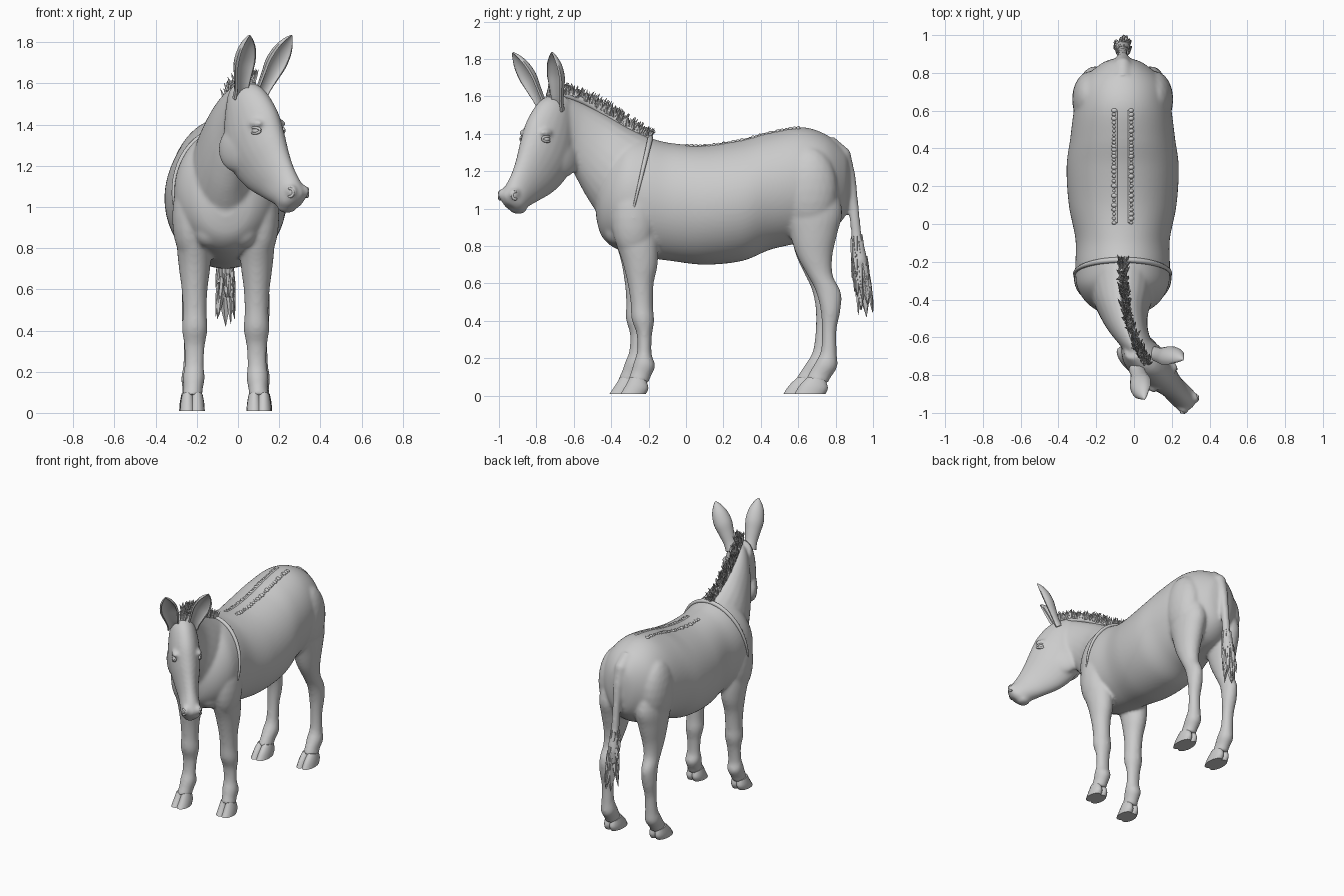
import bpy, bmesh, math, random
from mathutils import Vector as V, Matrix

random.seed(4)
if "Cube" in bpy.data.objects:
    bpy.data.objects.remove(bpy.data.objects["Cube"])

MID = -0.06          # body's own centre line
SIDE = V((1, 0, 0))

grey = bpy.data.materials.new("plain grey")
grey.use_nodes = True
grey.diffuse_color = (0.6, 0.6, 0.6, 1)
grey.node_tree.nodes["Principled BSDF"].inputs["Base Color"].default_value = (0.6, 0.6, 0.6, 1)


def finish(name, bm, angle=60):
    bmesh.ops.recalc_face_normals(bm, faces=bm.faces)
    mesh = bpy.data.meshes.new(name)
    bm.to_mesh(mesh)
    bm.free()
    mesh.materials.append(grey)
    ob = bpy.data.objects.new(name, mesh)
    bpy.context.collection.objects.link(ob)
    bpy.context.view_layer.objects.active = ob
    ob.select_set(True)
    bpy.ops.object.shade_smooth_by_angle(angle=math.radians(angle))
    ob.select_set(False)
    return ob


def smooth_rows(rows, steps=4):
    """Catmull-Rom interpolation of rows of numbers."""
    rows = [V(r) for r in rows]
    ext = [rows[0]] + rows + [rows[-1]]
    out = []
    for a, b, c, d in zip(ext, ext[1:], ext[2:], ext[3:]):
        for k in range(steps):
            t = k / steps
            out.append(b + (c - a) * (t / 2) + (a * 2 - b * 5 + c * 4 - d) * (t * t / 2)
                       + (b * 3 - a - c * 3 + d) * (t ** 3 / 2))
    return out + [rows[-1]]


def skin(bm, rings):
    """Join closed rings of points into a capped tube."""
    loops = [[bm.verts.new(p) for p in ring] for ring in rings]
    n = len(loops[0])
    for a, b in zip(loops, loops[1:]):
        for i in range(n):
            j = (i + 1) % n
            bm.faces.new((a[i], a[j], b[j], b[i]))
    bm.faces.new(loops[0])
    bm.faces.new(loops[-1])


def loft(bm, rows, place, side=SIDE, n=24, steps=4):
    """Rows: upper point, lower point, half width, sideways shift."""
    rings = []
    for u1, z1, u2, z2, w, s in smooth_rows(rows, steps):
        a, b = place(u1, s, z1), place(u2, s, z2)
        rings.append([(a + b) / 2 + (a - b) / 2 * math.cos(t) + side * w * math.sin(t)
                      for t in (math.tau * i / n for i in range(n))])
    skin(bm, rings)


def ball(bm, centre, radii, rot=0, detail=3):
    m = Matrix.Translation(centre) @ Matrix.Rotation(rot, 4, "Z") @ Matrix.Diagonal((*radii, 1))
    bmesh.ops.create_icosphere(bm, subdivisions=detail, radius=1, matrix=m)


def tube(bm, path, radii, n=10):
    pts = [V(p) for p in path]
    rings = []
    for i, p in enumerate(pts):
        d = pts[min(i + 1, len(pts) - 1)] - pts[max(i - 1, 0)]
        q = d.to_track_quat("Z", "Y")
        rings.append([p + q @ V((math.cos(t), math.sin(t), 0)) * radii[i]
                      for t in (math.tau * k / n for k in range(n))])
    skin(bm, rings)


def lock(bm, root, tip, r):
    """One pointed lock of hair."""
    tube(bm, [root, root.lerp(tip, 0.5), tip], [r, r * 0.75, 0.001], 5)


def body_at(y, s, z):
    return V((MID + s, y, z))


def head_at(h, s, z):
    """Head frame: h forward, s to its left; turned 45 degrees."""
    return V((0.707 * (h + s), -0.66 + 0.707 * (s - h), z))


HEAD_SIDE = V((0.707, 0.707, 0))
body = bmesh.new()

# Torso: y, top, bottom, half width
torso = [(.875, 1.25, 1.05, .05), (.845, 1.315, .95, .12), (.75, 1.395, .86, .22), (.62, 1.435, .82, .255),
         (.45, 1.41, .78, .278), (.3, 1.37, .72, .297), (.1, 1.34, .7, .285), (-.08, 1.35, .72, .25),
         (-.22, 1.38, .74, .25), (-.32, 1.37, .765, .245), (-.4, 1.3, .8, .205), (-.455, 1.2, .86, .14),
         (-.48, 1.1, .95, .06)]
loft(body, [(y, t, y, b, w, 0) for y, t, b, w in torso], body_at, n=64, steps=8)

# Neck, curving to the left
loft(body, [(-.15, 1.36, -.3, .82, .19, 0), (-.3, 1.43, -.45, .95, .165, 0),
            (-.42, 1.5, -.53, 1.06, .13, .005), (-.54, 1.56, -.59, 1.17, .105, .03),
            (-.64, 1.6, -.63, 1.24, .09, .07), (-.7, 1.6, -.69, 1.3, .07, .1)], body_at)

# Head
loft(body, [(.04, 1.62, -.04, 1.52, .06, 0), (.15, 1.58, -.06, 1.4, .09, 0),
            (.24, 1.48, -.06, 1.26, .105, 0), (.29, 1.37, -.01, 1.165, .1, 0),
            (.33, 1.27, .08, 1.09, .08, 0), (.37, 1.19, .18, 1.045, .066, 0),
            (.415, 1.12, .27, 1.01, .067, 0), (.44, 1.07, .32, .985, .063, 0),
            (.425, 1.03, .36, .98, .036, 0)], head_at, HEAD_SIDE)
ball(body, head_at(.335, 0, 1.0), (.045, .048, .03), -.78)
for s in (-1, 1):
    ball(body, head_at(.045, s * .06, 1.28), (.045, .11, .11), .78)     # cheek
    ball(body, head_at(.2, s * .078, 1.405), (.024, .045, .022), .78)   # brow
    ball(body, head_at(.405, s * .042, 1.075), (.025, .035, .035), .78)  # nostril swell
    ball(body, (MID + s * .075, -.365, .89), (.085, .075, .09))         # breast muscle
    ball(body, (MID + s * .17, -.28, .95), (.09, .12, .22))             # shoulder
    ball(body, (MID + s * .168, .66, 1.1), (.1, .15, .23))              # haunch

# Legs, each pair standing slightly staggered
fore = [(-.4, 1.0, -.16, 1.0, .08, .15), (-.385, .85, -.15, .82, .085, .153),
        (-.345, .72, -.155, .7, .077, .151), (-.32, .6, -.18, .6, .063, .151),
        (-.308, .5, -.188, .48, .058, .15), (-.306, .41, -.185, .4, .062, .15),
        (-.282, .33, -.2, .32, .05, .151), (-.282, .24, -.205, .22, .047, .153),
        (-.302, .18, -.188, .16, .054, .155), (-.318, .13, -.215, .1, .047, .158),
        (-.335, .09, -.23, .065, .05, .162)]
hind = [(.52, 1.2, .77, 1.2, .09, .14), (.51, 1.0, .835, 1.0, .1, .145), (.55, .88, .81, .87, .09, .15),
        (.59, .75, .78, .74, .07, .155), (.64, .65, .78, .64, .054, .16), (.68, .57, .82, .55, .05, .163),
        (.705, .47, .812, .45, .05, .163), (.71, .35, .788, .35, .041, .163), (.7, .24, .785, .23, .043, .163),
        (.67, .18, .785, .155, .053, .163), (.638, .13, .75, .1, .046, .164), (.615, .09, .73, .065, .049, .165)]
hooves = bmesh.new()
for s in (-1, 1):
    def stand(y, x, z, s=s):
        return body_at(y + s * .03 * max(0, 1 - z / .8), s * x, z)
    for rows, toe in ((fore, -.38), (hind, .55)):
        loft(body, rows, stand)
        y, z, y2, z2, w, x = rows[-1]
        # cloven hoof made of two toes
        for half in (-1, 1):
            c = x + half * .022
            loft(hooves, [(y + .01, z + .01, y2 - .01, z2 + .015, .028, c), (toe + .03, .055, y2, .04, .036, c),
                          (toe, .008, y2 - .015, .008, .039, c)], stand, n=16)
finish("hooves", hooves, 45)

# Tail dock, growing out of the rump
tail = [(.76, 1.345), (.84, 1.285), (.875, 1.17), (.895, 1.02), (.91, .87), (.93, .72), (.95, .56)]
tube(body, [(MID, y, z) for y, z in tail], [.05, .045, .033, .028, .028, .042, .02], 14)

skin_ob = finish("body", body)
mod = skin_ob.modifiers.new("blend", "REMESH")
mod.mode, mod.voxel_size, mod.use_smooth_shade = "VOXEL", 0.01, True
mod = skin_ob.modifiers.new("relax", "SMOOTH")
mod.factor, mod.iterations = 0.5, 9

tuft = bmesh.new()
for i in range(70):
    z = random.uniform(.56, .86)
    y = .91 + (.86 - z) * .14
    a = random.uniform(0, math.tau)
    r = .026 if z > .75 else .038
    root = V((MID + r * math.cos(a) * .8, y + r * math.sin(a) * .8, z))
    lock(tuft, root, root + V((math.cos(a) * .018, math.sin(a) * .015 + .008, -random.uniform(.09, .14))), .014)
lock(tuft, V((MID, .95, .62)), V((MID, .965, .42)), .035)
finish("tail_tuft", tuft, 40)

# Mane along the crest, ending in a forelock
crest = smooth_rows([(-.06, -.19, 1.375), (-.055, -.3, 1.425), (-.045, -.42, 1.5), (-.02, -.54, 1.57),
                     (.02, -.65, 1.605), (.07, -.74, 1.6)], 8)
mane = bmesh.new()
tube(mane, crest, [.02] * len(crest))
for i in range(320):
    k = random.uniform(0, len(crest) - 1.01)
    p = crest[int(k)].lerp(crest[int(k) + 1], k % 1)
    root = p + V((random.uniform(-.02, .02), 0, .005))
    grow = random.uniform(.035, .065) * min(1, .6 + k / 20)
    lock(mane, root, root + V((random.uniform(-.025, .025), random.uniform(-.01, .04), grow)), .009)
finish("mane", mane, 40)

# Cupped ears
for name, base, tip, face in (("right_ear", V((.015, -.765, 1.53)), V((.055, -.925, 1.835)), V((.6, -.7, -.3))),
                              ("left_ear", V((.105, -.69, 1.53)), V((.26, -.715, 1.835)), V((.55, -.75, -.3)))):
    bm = bmesh.new()
    axis = (tip - base).normalized()
    across = axis.cross(face).normalized()
    face = across.cross(axis).normalized()
    rings = []
    for t, w in smooth_rows([(0, .045), (.15, .042), (.35, .052), (.55, .062), (.75, .053), (.9, .03), (1, .004)]):
        c = base.lerp(tip, t)
        arc = [math.pi * i / 10 for i in range(11)]
        outer = [c + across * w * math.cos(a) - face * w * .85 * math.sin(a) for a in arc]
        inner = [c + across * w * .8 * math.cos(a) - face * w * .5 * math.sin(a) + face * .006 for a in arc]
        rings.append(outer + inner[::-1])
    skin(bm, rings)
    finish(name, bm)

# Eyes with lids, and nostril rims
for s, label in ((-1, "right"), (1, "left")):
    bm = bmesh.new()
    ball(bm, head_at(.205, s * .082, 1.37), (.018, .022, .017), .78)
    finish(label + "_eye", bm)
    for part, h, out, z, rx, rz in (("_eyelids", .205, .094, 1.372, .03, .014), ("_nostril", .415, .061, 1.07, .014, .02)):
        bm = bmesh.new()
        loop = [head_at(h + rx * math.cos(a), s * (out - .012 * abs(math.cos(a))), z + rz * math.sin(a))
                for a in (math.tau * i / 20 for i in range(21))]
        tube(bm, loop, [.007] * 21, 8)
        finish(label + part, bm)

# Rolled ridge behind the shoulders
bm = bmesh.new()
angles = [math.radians(a) for a in range(-105, 106, 7)]
tube(bm, [(MID + .255 * math.sin(a), -.19 - .075 * (1 - math.cos(a)), 1.065 + .313 * math.cos(a)) for a in angles],
     [.004 + .011 * math.cos(a * .8) for a in angles])
finish("shoulder_ridge", bm)

# Beaded double ridge along the spine
spine = [(r[0], r[1]) for r in smooth_rows(torso, 8) if 0 <= r[0] <= .61]
bm = bmesh.new()
for s in (-1, 1):
    tube(bm, [(MID + s * .034, y, z - .008) for y, z in spine], [.009] * len(spine))
    for y, z in spine:
        r = random.uniform(.008, .014)
        ball(bm, (MID + s * .044, y, z - .007), (r * 1.3, r, r), detail=2)
finish("spine_ridge", bm)
